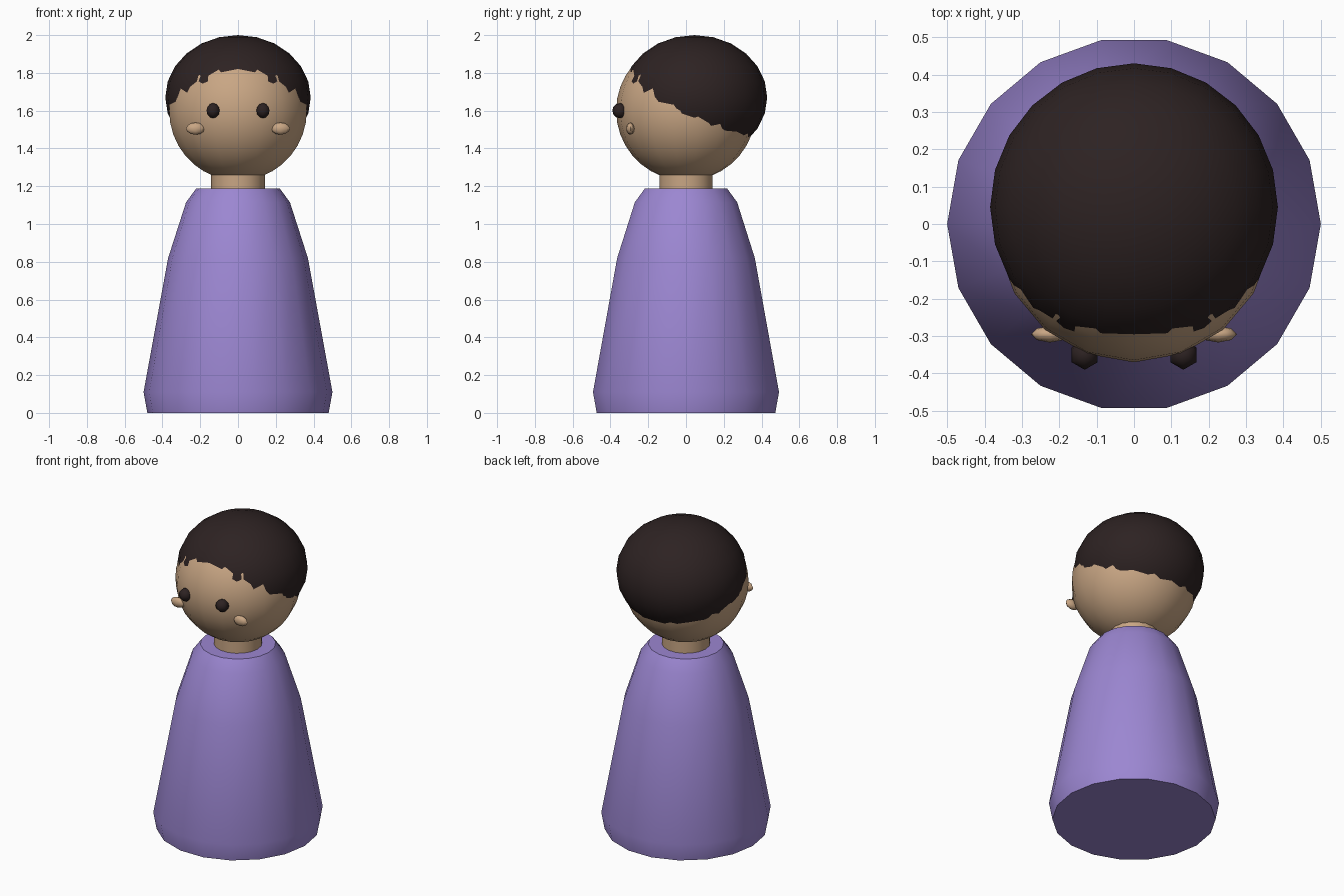
import bpy, bmesh
from math import radians, cos, sin, pi

cube = bpy.data.objects.get("Cube")
if cube:
    bpy.data.objects.remove(cube, do_unlink=True)


def material(name, colour):
    mat = bpy.data.materials.new(name)
    mat.use_nodes = True
    mat.diffuse_color = (*colour, 1)
    mat.node_tree.nodes["Principled BSDF"].inputs["Base Color"].default_value = (*colour, 1)
    return mat


purple = material("purple cloth", (0.33, 0.24, 0.64))
skin = material("skin", (0.58, 0.38, 0.23))
dark = material("dark brown", (0.026, 0.016, 0.016))


def finish(obj, name, mat, angle=40):
    obj.name = name
    obj.data.materials.append(mat)
    bpy.ops.object.select_all(action='DESELECT')
    obj.select_set(True)
    bpy.context.view_layer.objects.active = obj
    bpy.ops.object.shade_smooth_by_angle(angle=radians(angle))
    return obj


def ball(name, mat, centre, radii, segments, rings, angle=60):
    bpy.ops.mesh.primitive_uv_sphere_add(segments=segments, ring_count=rings, location=centre)
    obj = bpy.context.object
    obj.scale = radii
    bpy.ops.object.transform_apply(location=False, rotation=False, scale=True)
    return finish(obj, name, mat, angle)


def lathe(name, mat, profile, sides):
    bm = bmesh.new()
    loops = [[bm.verts.new((r * cos(2 * pi * i / sides), r * sin(2 * pi * i / sides), z))
              for i in range(sides)] for r, z in profile]
    for low, high in zip(loops, loops[1:]):
        for i in range(sides):
            j = (i + 1) % sides
            bm.faces.new((low[i], low[j], high[j], high[i]))
    bm.faces.new(loops[0][::-1])
    bm.faces.new(loops[-1])
    mesh = bpy.data.meshes.new(name)
    bm.to_mesh(mesh)
    bm.free()
    obj = bpy.data.objects.new(name, mesh)
    bpy.context.collection.objects.link(obj)
    return finish(obj, name, mat)


# Robe and neck
lathe("robe", purple, [(0.48, 0), (0.5, 0.11), (0.37, 0.82), (0.275, 1.115), (0.222, 1.187)], 18)
lathe("neck", skin, [(0.142, 1.1), (0.142, 1.32)], 18)

# Head with the hair cap tipped back over it
ball("head", skin, (0, 0, 1.6), (0.37, 0.37, 0.37), 18, 18)
ball("hair", dark, (0, 0.045, 1.67), (0.385, 0.385, 0.33), 24, 12)

# Eyes and cheeks on both sides
for side, x in (("left", 1), ("right", -1)):
    ball(side + "_eye", dark, (0.132 * x, -0.35, 1.6), (0.04, 0.04, 0.04), 6, 6)
    ball(side + "_cheek", skin, (0.225 * x, -0.295, 1.505), (0.05, 0.022, 0.032), 8, 6)
